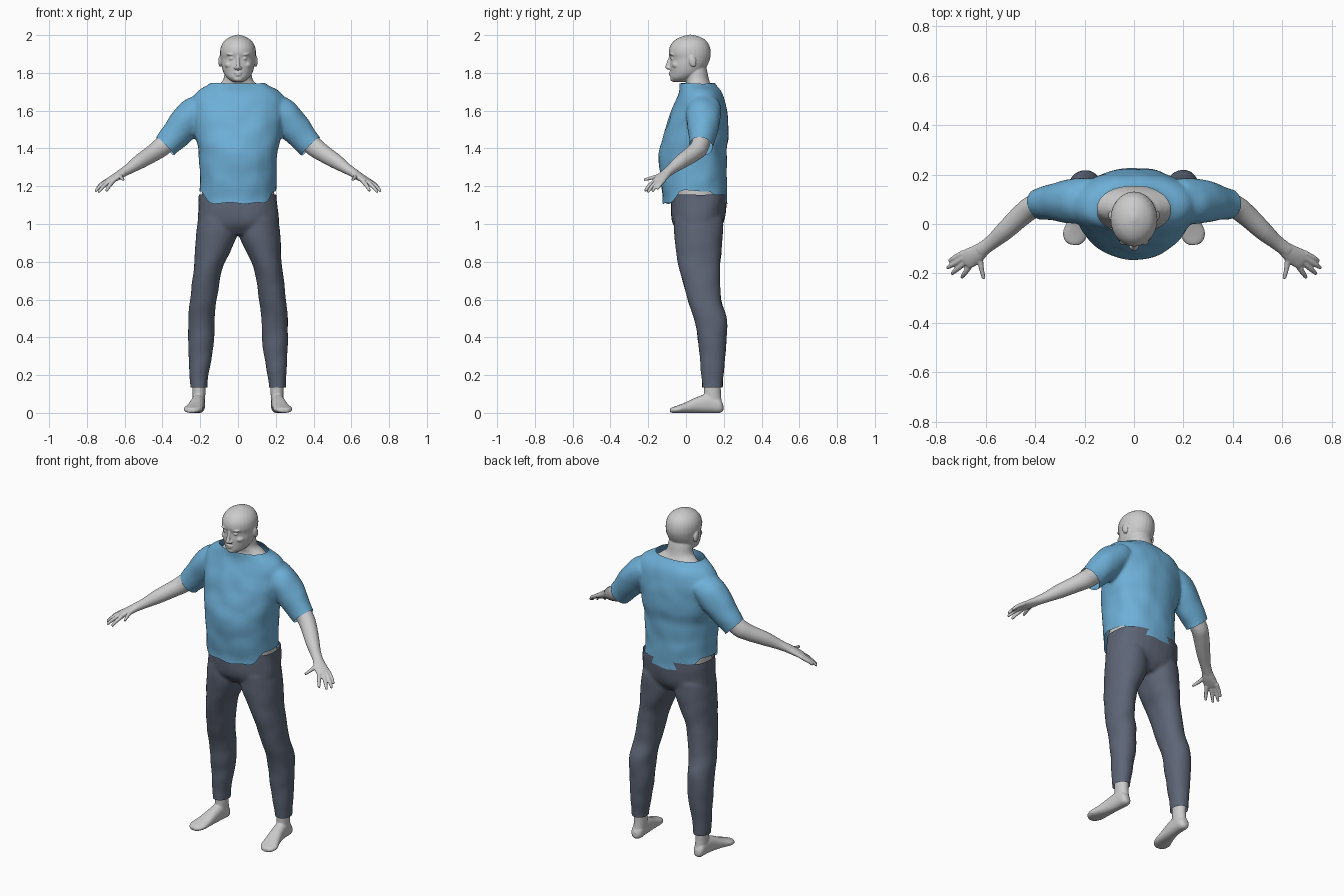
import bpy, bmesh, math
from mathutils import Vector, Matrix, noise


def spline(rows, k=4):
    """Catmull-Rom through ring rows."""
    p = [rows[0]] + list(rows) + [rows[-1]]
    out = []
    for a, b, c, d in zip(p, p[1:], p[2:], p[3:]):
        for j in range(k):
            t = j / k
            out.append([0.5 * (2 * q + (r - o) * t + (2 * o - 5 * q + 4 * r - s) * t * t
                               + (3 * q - o - 3 * r + s) * t ** 3) for o, q, r, s in zip(a, b, c, d)])
    return out + [list(rows[-1])]


def loft(bm, rows, flow=False, pw=2.0, n=28):
    """Rows are x, y, z, radius u, radius v; flow turns rings across the path."""
    u, v = Vector((1, 0, 0)), Vector((0, 1, 0))
    if flow:
        axis = (Vector(rows[-1][:3]) - Vector(rows[0][:3])).normalized()
        u = axis.cross(Vector((0, 0, 1))).normalized()
        v = u.cross(axis)
    rings = []
    for x, y, z, ru, rv in spline(rows):
        ring = []
        for i in range(n):
            a = math.tau * i / n
            c, s = math.cos(a), math.sin(a)
            cu = math.copysign(abs(c) ** (2 / pw), c) * max(ru, 0.002)
            sv = math.copysign(abs(s) ** (2 / pw), s) * max(rv, 0.002)
            ring.append(bm.verts.new(Vector((x, y, z)) + u * cu + v * sv))
        rings.append(ring)
    for r, q in zip(rings, rings[1:]):
        for i in range(n):
            bm.faces.new((r[i], r[(i + 1) % n], q[(i + 1) % n], q[i]))
    bm.faces.new(rings[0][::-1])
    bm.faces.new(rings[-1])


def blob(bm, pos, size, rot=0):
    m = Matrix.Translation(pos) @ Matrix.Rotation(rot, 4, 'X') @ Matrix.Diagonal((*size, 1))
    bmesh.ops.create_icosphere(bm, subdivisions=3, radius=1, matrix=m)


def mirror(bm):
    dup = bmesh.ops.duplicate(bm, geom=bm.verts[:] + bm.edges[:] + bm.faces[:])["geom"]
    bmesh.ops.scale(bm, vec=(-1, 1, 1), verts=[g for g in dup if isinstance(g, bmesh.types.BMVert)])
    bmesh.ops.reverse_faces(bm, faces=[g for g in dup if isinstance(g, bmesh.types.BMFace)])


def fuse(bm, voxel, smooth):
    """Merge overlapping volumes into one smooth skin."""
    me = bpy.data.meshes.new("raw")
    bm.to_mesh(me)
    ob = bpy.data.objects.new("raw", me)
    bpy.context.collection.objects.link(ob)
    r = ob.modifiers.new("fuse", 'REMESH')
    r.mode, r.voxel_size = 'VOXEL', voxel
    s = ob.modifiers.new("soften", 'SMOOTH')
    s.factor, s.iterations = 0.5, smooth
    res = bpy.data.meshes.new_from_object(ob.evaluated_get(bpy.context.evaluated_depsgraph_get()))
    bpy.data.objects.remove(ob)
    bm.clear()
    bm.from_mesh(res)


def cut(bm, test, co, no):
    faces = [f for f in bm.faces if test(f.calc_center_median())]
    geom = {g for f in faces for g in (*f.verts, *f.edges)} | set(faces)
    bmesh.ops.bisect_plane(bm, geom=list(geom), plane_co=co, plane_no=no, clear_outer=True)


def wrinkle(bm, amount):
    bm.normal_update()
    moves = [(v, v.normal * noise.noise(v.co * 11) * amount) for v in bm.verts]
    for v, d in moves:
        v.co += d


def finish(bm, name, color=None):
    me = bpy.data.meshes.new(name)
    bm.to_mesh(me)
    bm.free()
    for p in me.polygons:
        p.use_smooth = True
    if color:
        mat = bpy.data.materials.new(name + "_cloth")
        mat.diffuse_color = (*color, 1)
        me.materials.clear()
        me.materials.append(mat)
    bpy.context.collection.objects.link(bpy.data.objects.new(name, me))


# Head, neck and upper shoulders
bm = bmesh.new()
loft(bm, [(0, -.03, 1.752, .028, .036), (0, -.016, 1.772, .056, .066), (0, .003, 1.80, .076, .086),
          (0, .014, 1.84, .088, .099), (0, .022, 1.875, .092, .105), (0, .02, 1.905, .095, .111),
          (0, .02, 1.94, .090, .105), (0, .022, 1.97, .072, .085), (0, .023, 1.99, .042, .052),
          (0, .023, 2.002, .008, .01)])
loft(bm, [(0, .07, 1.60, .20, .10), (0, .073, 1.69, .16, .078), (0, .071, 1.73, .115, .066),
          (0, .06, 1.76, .08, .063), (0, .052, 1.81, .07, .06), (0, .05, 1.85, .06, .05)])
loft(bm, [(0, -.078, 1.895, .008, .01), (0, -.09, 1.86, .009, .01), (0, -.098, 1.83, .013, .012),
          (0, -.09, 1.818, .011, .01)], n=16)                     # nose
blob(bm, (0, -.080, 1.801, ), (.022, .012, .006))                 # lips
blob(bm, (0, -.077, 1.789), (.019, .013, .006))
blob(bm, (0, -.062, 1.768), (.028, .022, .016))                   # chin
for pos, size, rot in [((.012, -.09, 1.826), (.009, .011, .008), 0),
                       ((.034, -.069, 1.898), (.027, .018, .008), 0),
                       ((.033, -.070, 1.876), (.014, .012, .009), 0),
                       ((.045, -.048, 1.842), (.026, .026, .02), 0),
                       ((.094, .035, 1.862), (.010, .019, .032), .25)]:
    for s in (1, -1):
        blob(bm, (s * pos[0], pos[1], pos[2]), size, rot)
fuse(bm, .004, 3)
finish(bm, "head_and_neck")

# Waist showing between shirt and trousers
bm = bmesh.new()
loft(bm, [(0, .062, 1.05, .18, .12), (0, .062, 1.16, .192, .135), (0, .06, 1.28, .18, .14)], pw=2.3, n=48)
finish(bm, "waist")

# Arms and hands
bm = bmesh.new()
loft(bm, [(.30, .095, 1.50, .055, .055), (.40, .073, 1.412, .048, .052), (.45, .04, 1.375, .045, .046),
          (.52, -.025, 1.33, .039, .039), (.575, -.073, 1.293, .030, .028),
          (.62, -.107, 1.266, .029, .023)], flow=True)
loft(bm, [(.60, -.093, 1.278, .027, .022), (.635, -.12, 1.255, .036, .021),
          (.675, -.143, 1.232, .040, .015), (.687, -.15, 1.225, .033, .011)], flow=True)
fingers = [((.69, -.117, 1.232), (.728, -.138, 1.207), (.748, -.151, 1.186)),
           ((.688, -.135, 1.231), (.730, -.162, 1.20), (.756, -.178, 1.173)),
           ((.678, -.150, 1.229), (.715, -.182, 1.197), (.738, -.202, 1.169)),
           ((.660, -.163, 1.228), (.683, -.197, 1.20), (.697, -.217, 1.175)),
           ((.622, -.128, 1.258), (.618, -.175, 1.246), (.607, -.222, 1.234))]
for a, b, c in fingers:
    loft(bm, [(*a, .012, .012), (*b, .0105, .0105), (*c, .007, .007)], flow=True, n=14)
mirror(bm)
fuse(bm, .004, 2)
finish(bm, "arms")

# Feet
bm = bmesh.new()
loft(bm, [(.205, .197, .03, .012, .015), (.207, .178, .038, .032, .038), (.21, .12, .05, .035, .05),
          (.217, .06, .042, .038, .042), (.228, 0, .028, .045, .028), (.238, -.04, .02, .05, .02),
          (.244, -.07, .015, .038, .015), (.246, -.084, .013, .018, .011)], flow=True, pw=2.3)
loft(bm, [(.207, .145, .04, .032, .048), (.207, .14, .10, .034, .045), (.209, .14, .2, .036, .045)])
mirror(bm)
fuse(bm, .005, 3)
for v in bm.verts:
    v.co.z = max(v.co.z, 0)
finish(bm, "feet")

# Trousers
bm = bmesh.new()
loft(bm, [(.209, .139, .10, .042, .053), (.206, .14, .2, .05, .058), (.197, .14, .35, .067, .073),
          (.194, .131, .49, .070, .086), (.183, .098, .60, .071, .089), (.159, .072, .76, .075, .108),
          (.135, .068, .85, .093, .119), (.112, .066, .95, .110, .13), (.11, .066, 1.03, .10, .13)], pw=2.1)
mirror(bm)
loft(bm, [(0, .062, .945, .17, .09), (0, .062, 1.0, .213, .133), (0, .067, 1.09, .211, .147),
          (0, .068, 1.15, .206, .148), (0, .068, 1.2, .203, .148)], pw=2.4)
fuse(bm, .009, 4)
cut(bm, lambda c: c.z < .3, (0, 0, .135), (0, 0, -1))
cut(bm, lambda c: c.z > 1, (0, 0, 1.155), (0, 0, 1))
wrinkle(bm, .004)
finish(bm, "trousers", (.11, .13, .18))

# Shirt with short sleeves
bm = bmesh.new()
loft(bm, [(.17, .09, 1.63, .093, .075), (.23, .092, 1.585, .093, .088), (.29, .09, 1.52, .084, .087),
          (.385, .08, 1.41, .060, .068), (.46, .06, 1.325, .055, .064)], flow=True)
mirror(bm)
loft(bm, [(0, .05, 1.05, .204, .172), (0, .048, 1.13, .204, .172), (0, .042, 1.22, .203, .174),
          (0, .037, 1.37, .208, .179), (0, .05, 1.45, .226, .175), (0, .061, 1.53, .24, .163),
          (0, .07, 1.60, .246, .147), (0, .075, 1.66, .245, .127), (0, .072, 1.705, .212, .110),
          (0, .058, 1.745, .148, .092), (0, .055, 1.80, .11, .08)], pw=2.2, n=40)
fuse(bm, .009, 5)
cut(bm, lambda c: c.z > 1.68, (0, 0, 1.745), (0, 0, 1))
for s in (1, -1):
    cut(bm, lambda c: c.x * s > .27, (s * .385, .08, 1.412), (s * .7, -.12, -.7))


def hem(v):
    t = min(max((abs(v.co.y - .052) - .07) / .075, 0), 1)
    return 1.175 - .065 * t * t * (3 - 2 * t) + .004 * math.sin(v.co.x * 40 + v.co.y * 25)


low = {v: hem(v) for v in bm.verts}
for v, h in low.items():
    v.co.z -= h
cut(bm, lambda c: c.z < .1, (0, 0, 0), (0, 0, -1))
for v in bm.verts:
    v.co.z += hem(v)
wrinkle(bm, .006)
finish(bm, "shirt", (.155, .43, .68))
